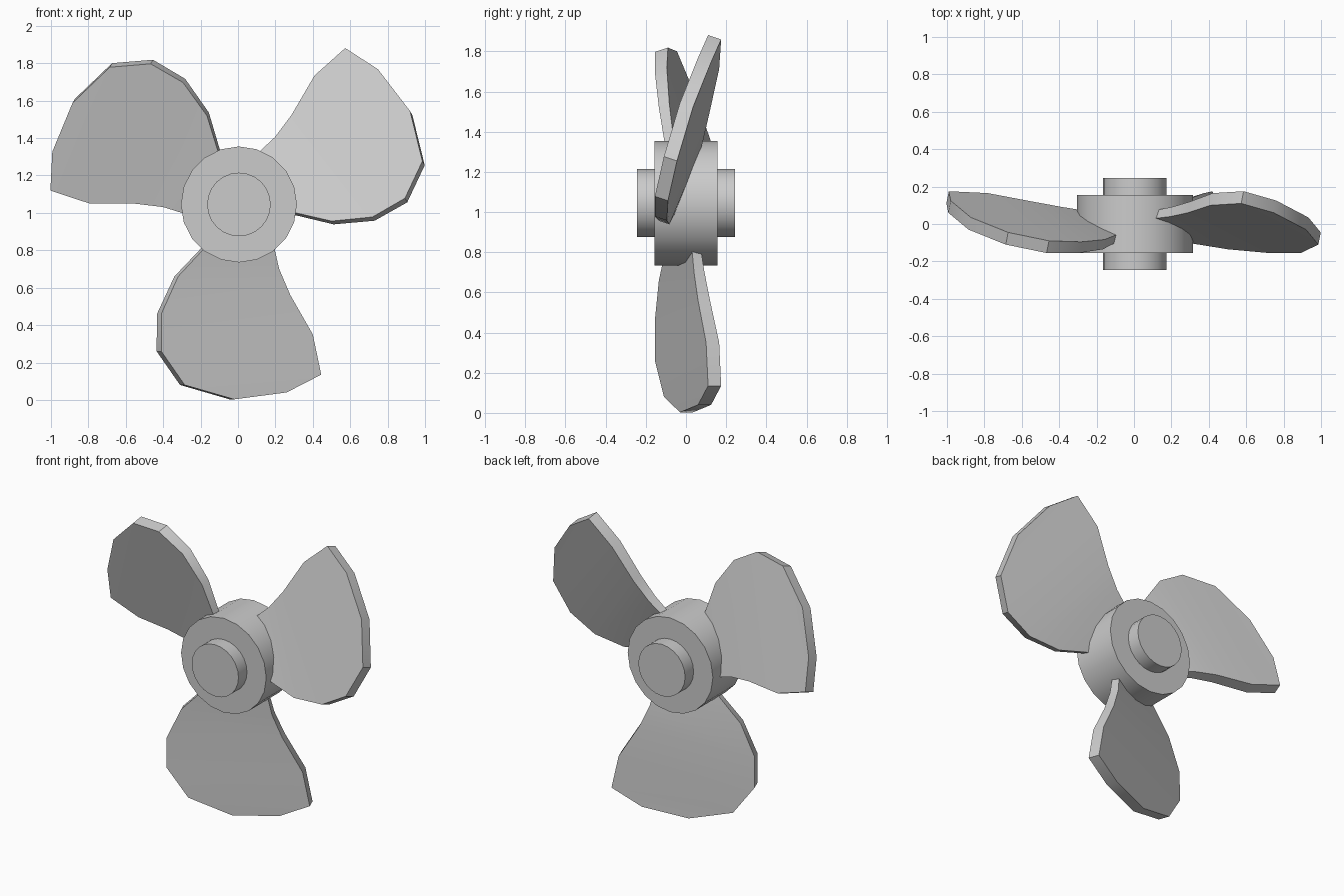
import bpy, bmesh, math
from mathutils import Vector

if "Cube" in bpy.data.objects:
    bpy.data.objects.remove(bpy.data.objects["Cube"])

CENTRE = Vector((0.005, 0, 1.045))


def smooth(obj):
    bpy.ops.object.select_all(action='DESELECT')
    obj.select_set(True)
    bpy.context.view_layer.objects.active = obj
    bpy.ops.object.shade_smooth_by_angle(angle=math.radians(30))


def cylinder(name, radius, depth, sides):
    bpy.ops.mesh.primitive_cylinder_add(vertices=sides, radius=radius, depth=depth,
                                        location=CENTRE, rotation=(math.pi / 2, 0, 0))
    obj = bpy.context.object
    obj.name = name
    smooth(obj)


# hub and the shaft through it
cylinder("hub", 0.31, 0.312, 20)
cylinder("shaft", 0.17, 0.49, 24)

# front face of the lower blade, root to tip: (x, y, z)
leading = [(-0.07, -0.07, 0.95), (-0.19, -0.105, 0.80), (-0.32, -0.135, 0.66),
           (-0.41, -0.155, 0.46), (-0.41, -0.155, 0.26), (-0.285, -0.11, 0.08),
           (-0.02, -0.03, 0.003)]
trailing = [(0.16, 0.01, 0.95), (0.195, 0.03, 0.81), (0.22, 0.04, 0.70),
            (0.28, 0.06, 0.56), (0.40, 0.10, 0.35), (0.445, 0.11, 0.135),
            (0.26, 0.06, 0.04)]
thickness = [0.04, 0.048, 0.056, 0.064, 0.07, 0.07, 0.07]
back_dir = Vector((-0.36, 0.93, 0))

# blade mesh: front and back strips of quads joined by a rim
bm = bmesh.new()
rings = []
for a, b, t in zip(leading, trailing, thickness):
    a, b = Vector(a) - CENTRE, Vector(b) - CENTRE
    rings.append([bm.verts.new(p) for p in
                  (a, b, b + back_dir * t, a + back_dir * t)])
for r, s in zip(rings, rings[1:]):
    for i in range(4):
        j = (i + 1) % 4
        bm.faces.new((r[i], r[j], s[j], s[i]))
bm.faces.new(rings[0])
bm.faces.new(rings[-1])
bmesh.ops.recalc_face_normals(bm, faces=bm.faces)
mesh = bpy.data.meshes.new("blade")
bm.to_mesh(mesh)
bm.free()

# three blades around the hub
for k in range(3):
    blade = bpy.data.objects.new(f"blade_{k + 1}", mesh.copy())
    bpy.context.collection.objects.link(blade)
    blade.location = CENTRE
    blade.rotation_euler = (0, k * math.tau / 3, 0)
    smooth(blade)
